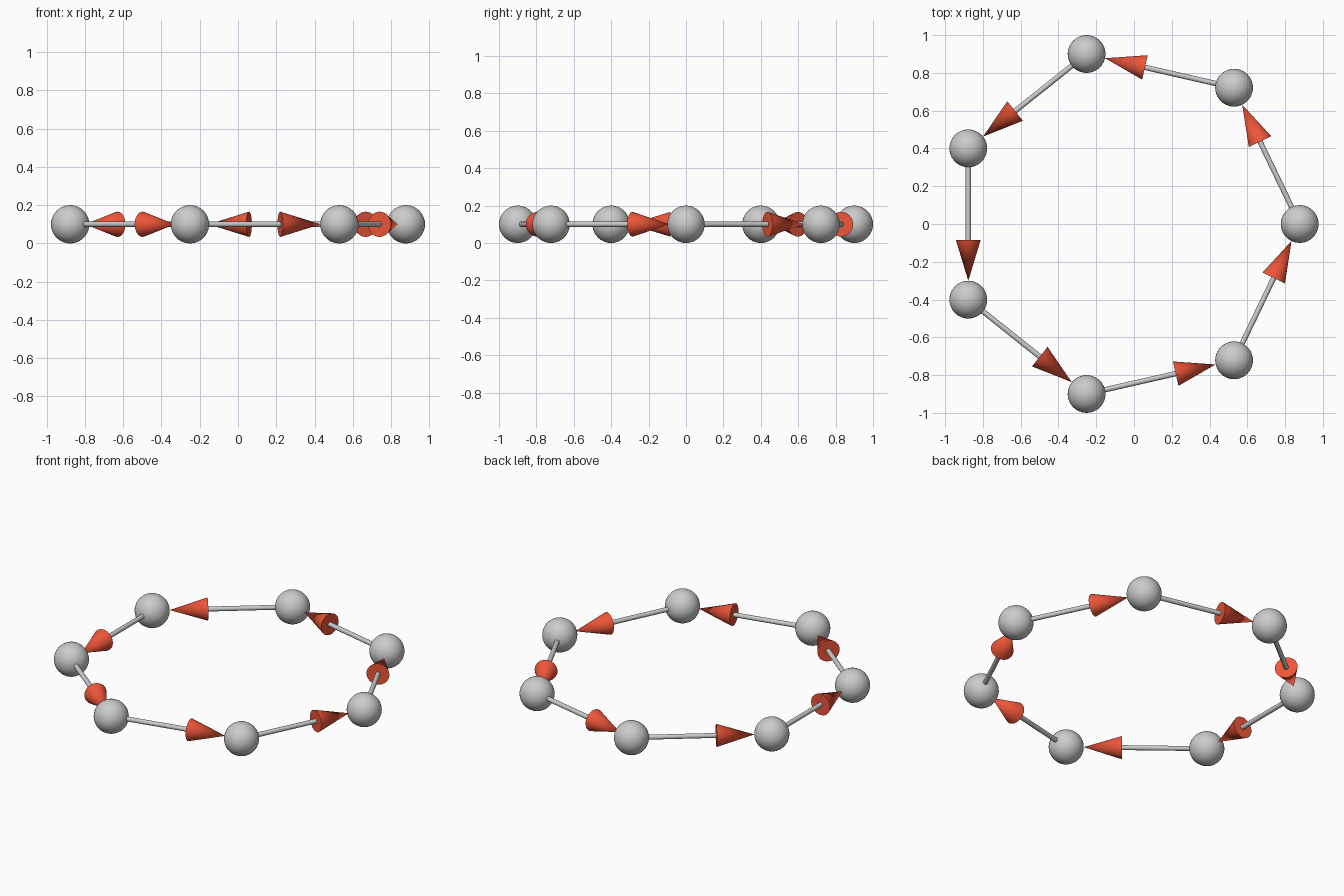
import bpy
import math
from mathutils import Vector

if "Cube" in bpy.data.objects:
    bpy.data.objects.remove(bpy.data.objects["Cube"])

N = 7
R = 0.923          # ring radius
BALL = 0.1         # node radius
SHAFT = 0.014
HEAD_R, HEAD_L = 0.066, 0.217
SHIFT = R * (1 - math.cos(math.pi / N)) / 2   # centres the heptagon in x

red = bpy.data.materials.new("arrow_red")
red.diffuse_color = (0.85, 0.09, 0.04, 1)
red.use_nodes = True
red.node_tree.nodes["Principled BSDF"].inputs["Base Color"].default_value = red.diffuse_color


def finish(name, mat=None):
    ob = bpy.context.object
    ob.name = name
    if mat:
        ob.data.materials.append(mat)
    bpy.ops.object.shade_smooth_by_angle(angle=math.radians(35))
    return ob


def cone_between(name, a, b, r1, r2, mat=None):
    d = b - a
    bpy.ops.mesh.primitive_cone_add(vertices=32, radius1=r1, radius2=r2, depth=d.length,
                                    location=(a + b) / 2,
                                    rotation=d.to_track_quat('Z', 'Y').to_euler())
    return finish(name, mat)


nodes = [Vector((R * math.cos(2 * math.pi * i / N) - SHIFT,
                 R * math.sin(2 * math.pi * i / N), BALL)) for i in range(N)]

for i, a in enumerate(nodes):
    b = nodes[(i + 1) % N]
    u = (b - a).normalized()
    tip = b - u * BALL
    base = tip - u * HEAD_L
    # node ball
    bpy.ops.mesh.primitive_uv_sphere_add(segments=40, ring_count=20, radius=BALL, location=a)
    finish(f"node_ball_{i + 1}")
    # link rod and its arrow head, pointing to the next node
    cone_between(f"link_rod_{i + 1}", a, base, SHAFT, SHAFT)
    cone_between(f"arrow_head_{i + 1}", base, tip, HEAD_R, 0, red)
